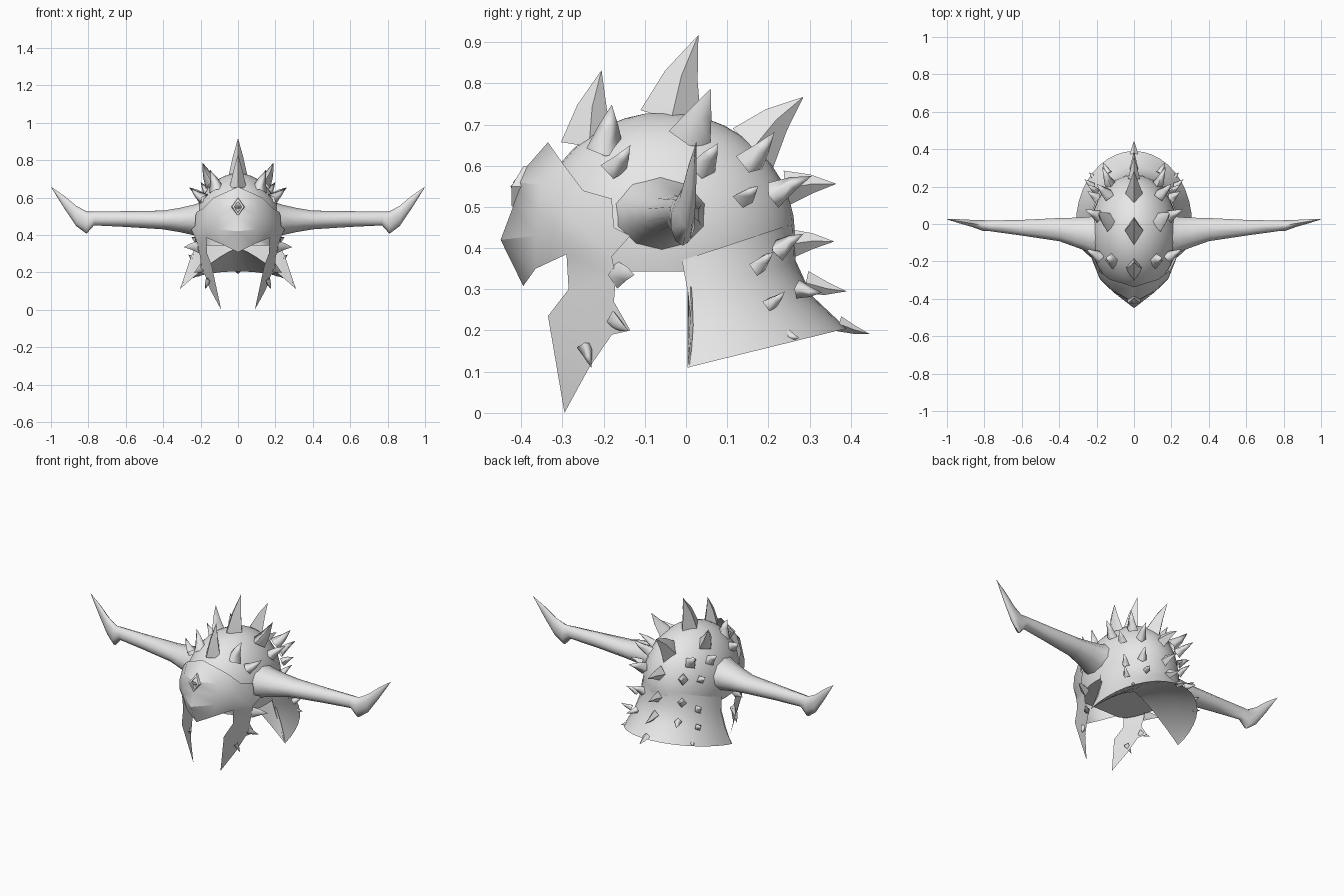
import bpy, bmesh, math
from mathutils import Vector

if "Cube" in bpy.data.objects:
    bpy.data.objects.remove(bpy.data.objects["Cube"])

metal = bpy.data.materials.new("light_grey_metal")
metal.diffuse_color = (0.8, 0.8, 0.8, 1)
metal.use_nodes = True
metal.node_tree.nodes["Principled BSDF"].inputs["Base Color"].default_value = metal.diffuse_color


def finish(name, bm, mirror=False, angle=40, recalc=True):
    if recalc:
        bmesh.ops.recalc_face_normals(bm, faces=bm.faces)
    me = bpy.data.meshes.new(name)
    bm.to_mesh(me)
    bm.free()
    me.materials.append(metal)
    ob = bpy.data.objects.new(name, me)
    bpy.context.collection.objects.link(ob)
    if mirror:
        m = ob.modifiers.new("mirror", 'MIRROR')
        m.merge_threshold = 0.0005
    bpy.ops.object.select_all(action='DESELECT')
    ob.select_set(True)
    bpy.context.view_layer.objects.active = ob
    bpy.ops.object.shade_smooth_by_angle(angle=math.radians(angle))
    return ob


def loft(bm, rings, closed=True):
    vs = [[bm.verts.new(p) for p in r] for r in rings]
    n = len(vs[0])
    for a, b in zip(vs, vs[1:]):
        for i in range(n if closed else n - 1):
            j = (i + 1) % n
            bm.faces.new((a[i], a[j], b[j], b[i]))
    return vs


# Skull dome with a flat underside, set back behind the mask at the face
bm = bmesh.new()
bmesh.ops.create_uvsphere(bm, u_segments=32, v_segments=20, radius=1)
for v in bm.verts:
    v.co = Vector((v.co.x * 0.235, v.co.y * 0.315 - 0.05, v.co.z * 0.30 + 0.43))
geom = bm.verts[:] + bm.edges[:] + bm.faces[:]
cut = bmesh.ops.bisect_plane(bm, geom=geom, plane_co=(0, 0, 0.343), plane_no=(0, 0, 1), clear_inner=True)
rim = [e for e in cut['geom_cut'] if isinstance(e, bmesh.types.BMEdge)]
bmesh.ops.contextual_create(bm, geom=rim)
for v in bm.verts:
    if v.co.z < 0.425:
        v.co.y = max(v.co.y, -0.28)
finish("skull_dome", bm)

# Flared neck guard: side x, side y, back y, side z, back z per ring
ts = [math.pi * i / 20 for i in range(21)]
rings = []
for a, y0, b, zs, zb in [(0.230, -0.01, 0.262, 0.37, 0.46), (0.240, 0.005, 0.266, 0.29, 0.37),
                         (0.268, 0.014, 0.305, 0.20, 0.285), (0.31, 0.003, 0.39, 0.11, 0.205)]:
    rings.append([(a * math.cos(t), y0 + (b - y0) * math.sin(t), zs + (zb - zs) * math.sin(t)) for t in ts])
bm = bmesh.new()
loft(bm, rings, closed=False)
bm.normal_update()
if sum(f.normal.y for f in bm.faces) < 0:
    bmesh.ops.reverse_faces(bm, faces=bm.faces[:])
finish("neck_guard", bm, recalc=False)

# Vaulted underside of the neck guard, from its rim to an arch at the front
arch = [(0.31 * math.cos(t), 0.004, 0.11 + 0.22 * (1 - abs(math.cos(t)) ** 1.3)) for t in ts]
under = [Vector(p).lerp(Vector(q), 0.5) + Vector((0, 0, 0.01 * math.sin(t)))
         for p, q, t in zip(rings[-1], arch, ts)]
bm = bmesh.new()
loft(bm, [rings[-1], under, arch], closed=False)
bm.normal_update()
if sum(f.normal.z for f in bm.faces) > 0:
    bmesh.ops.reverse_faces(bm, faces=bm.faces[:])
finish("neck_guard_underside", bm, recalc=False)

# Front wall closing the gap between the arch and the dome
bm = bmesh.new()
top = []
for x, y, z in arch:
    k = max(0, (abs(x) - 0.232) / 0.078)
    top.append((x, y + 0.004 + 0.01 * math.sin(math.pi * k), max(z, 0.345 - 0.235 * k)))
loft(bm, [arch, top], closed=False)
bmesh.ops.dissolve_degenerate(bm, dist=0.0005, edges=bm.edges[:])
bm.normal_update()
if sum(f.normal.y for f in bm.faces) > 0:
    bmesh.ops.reverse_faces(bm, faces=bm.faces[:])
finish("neck_guard_front_wall", bm, recalc=False)

# Brow mask and cheek plates, half of it mirrored
P = {
    'peak': (0, -.335, .657), 'fore': (0, -.42, .56), 'fore2': (0, -.42, .50),
    'brow': (0, -.45, .42), 'nose': (0, -.395, .308),
    'top1': (.13, -.295, .60), 'mid1': (.11, -.355, .555), 'mid2': (.115, -.36, .49),
    'browm': (.11, -.365, .43), 'lowm': (.085, -.365, .35),
    'top2': (.19, -.25, .54), 'sid2': (.185, -.29, .48), 'brows': (.178, -.30, .42),
    'corner': (.17, -.29, .385), 'back1': (.225, -.18, .52), 'back2': (.23, -.175, .45),
    'tooth1': (.25, -.135, .43), 'back3': (.225, -.18, .38), 'back4': (.212, -.17, .33),
    'eye': (.165, -.285, .30), 'jaw': (.14, -.335, .235), 'back5': (.20, -.175, .27),
    'tooth2': (.205, -.135, .20), 'jawb': (.178, -.18, .19), 'jawc': (.15, -.235, .11),
    'tip': (.09, -.295, 0),
}
F = ["peak fore mid1 top1", "fore fore2 mid2 mid1", "fore2 brow browm mid2", "brow nose lowm browm",
     "top1 mid1 sid2 top2", "mid1 mid2 sid2", "mid2 browm brows sid2", "browm lowm corner brows",
     "top2 sid2 back2 back1", "sid2 brows back3 back2", "back2 back3 tooth1",
     "brows corner back3", "corner eye back4 back3", "eye back5 back4", "eye jaw jawb back5",
     "back5 jawb tooth2", "jaw jawc jawb", "jaw tip jawc"]
bm = bmesh.new()
V = {k: bm.verts.new(p) for k, p in P.items()}
for f in F:
    bm.faces.new([V[k] for k in f.split()])
finish("face_mask", bm, mirror=True, angle=28)

# Diamond ornament on the forehead: raised frame around a gem, leaning back at the top
bm = bmesh.new()
def diamond(w, h, y):
    return [(w * c, y + 0.6 * max(0, s) * h, 0.55 + h * s) for c, s in ((1, 0), (0, 1), (-1, 0), (0, -1))]
vs = loft(bm, [diamond(.038, .055, -.392), diamond(.032, .048, -.424),
               diamond(.020, .032, -.424), diamond(.017, .027, -.412)])
gem = bm.verts.new((0, -.426, .55))
for i in range(4):
    bm.faces.new((vs[3][i], vs[3][(i + 1) % 4], gem))
finish("forehead_gem", bm, angle=20)

# Long side horns with a hooked tip: x, y, z, radius y, radius z
bm = bmesh.new()
horn = []
for x, y, z, ry, rz in [(.205, -.062, .48, .115, .092), (.24, -.057, .48, .099, .081), (.31, -.045, .48, .083, .065),
                        (.40, -.03, .48, .065, .05), (.60, -.02, .485, .044, .042), (.77, -.01, .488, .030, .037),
                        (.81, -.008, .466, .030, .060), (.865, .003, .502, .020, .054),
                        (.93, .014, .577, .012, .033), (1.0, .025, .657, .0005, .0005)]:
    hs = [2 * math.pi * i / 10 + math.pi / 2 for i in range(10)]
    horn.append([(x, y + ry * math.cos(t), z + rz * math.sin(t)) for t in hs])
loft(bm, horn)
finish("side_horn", bm, mirror=True, angle=60)


# Four-sided spikes, bulging a little on the way to the point
def spike(bm, base, tip, length, width):
    base, tip = Vector(base), Vector(tip)
    d = (tip - base).normalized()
    if abs(base.x) < 0.01:
        side = Vector((1, 0, 0))
    elif abs(d.y) < 0.7:
        side = (Vector((0, 1, 0)) - d * d.y).normalized()
    else:
        side = d.cross(Vector((0, 0, 1))).normalized()
    up = d.cross(side).normalized()
    if up.y > 0:
        up = -up
    def ring(c, k):
        return [c + side * width * k, c + up * length * k, c - side * width * k, c - up * length * k]
    mid = base.lerp(tip, 0.5) + up * length * 0.12
    vs = loft(bm, [ring(base - d * 0.004, 1.04), ring(mid, 0.55)])
    apex = bm.verts.new(tip)
    for i in range(4):
        bm.faces.new((vs[1][i], vs[1][(i + 1) % 4], apex))


crest = [((0, -.235, .65), (0, -.205, .832), .066, .045), ((0, -.035, .715), (0, .03, .917), .075, .05),
         ((0, .165, .645), (0, .285, .767), .066, .045), ((0, .245, .545), (0, .365, .556), .042, .03),
         ((0, .255, .41), (0, .36, .416), .035, .025), ((0, .295, .315), (0, .39, .295), .028, .022),
         ((0, .375, .215), (0, .445, .192), .018, .022)]
bm = bmesh.new()
for s in crest:
    spike(bm, *s)
finish("crest_spikes", bm, angle=65)

pairs = [((.115, -.195, .64), (.15, -.18, .748), .04, .045), ((.135, .01, .67), (.19, .06, .787), .042, .052),
         ((.14, .155, .61), (.20, .215, .682), .036, .036), ((.185, -.175, .595), (.255, -.135, .65), .03, .032),
         ((.19, .04, .595), (.262, .078, .655), .03, .033), ((.20, .14, .52), (.25, .175, .55), .023, .027),
         ((.13, .215, .53), (.17, .305, .575), .032, .028), ((.13, .225, .395), (.16, .285, .435), .026, .025),
         ((.205, .175, .355), (.25, .212, .39), .025, .022), ((.225, .205, .265), (.265, .24, .295), .02, .02),
         ((.14, .275, .30), (.165, .33, .292), .022, .02), ((.215, .25, .19), (.24, .275, .182), .014, .016),
         ((.21, -.165, .335), (.29, -.125, .335), .032, .024), ((.19, -.175, .225), (.235, -.14, .20), .024, .018),
         ((.155, -.245, .16), (.175, -.23, .11), .018, .018)]
bm = bmesh.new()
for s in pairs:
    spike(bm, *s)
finish("side_spikes", bm, mirror=True, angle=95)
